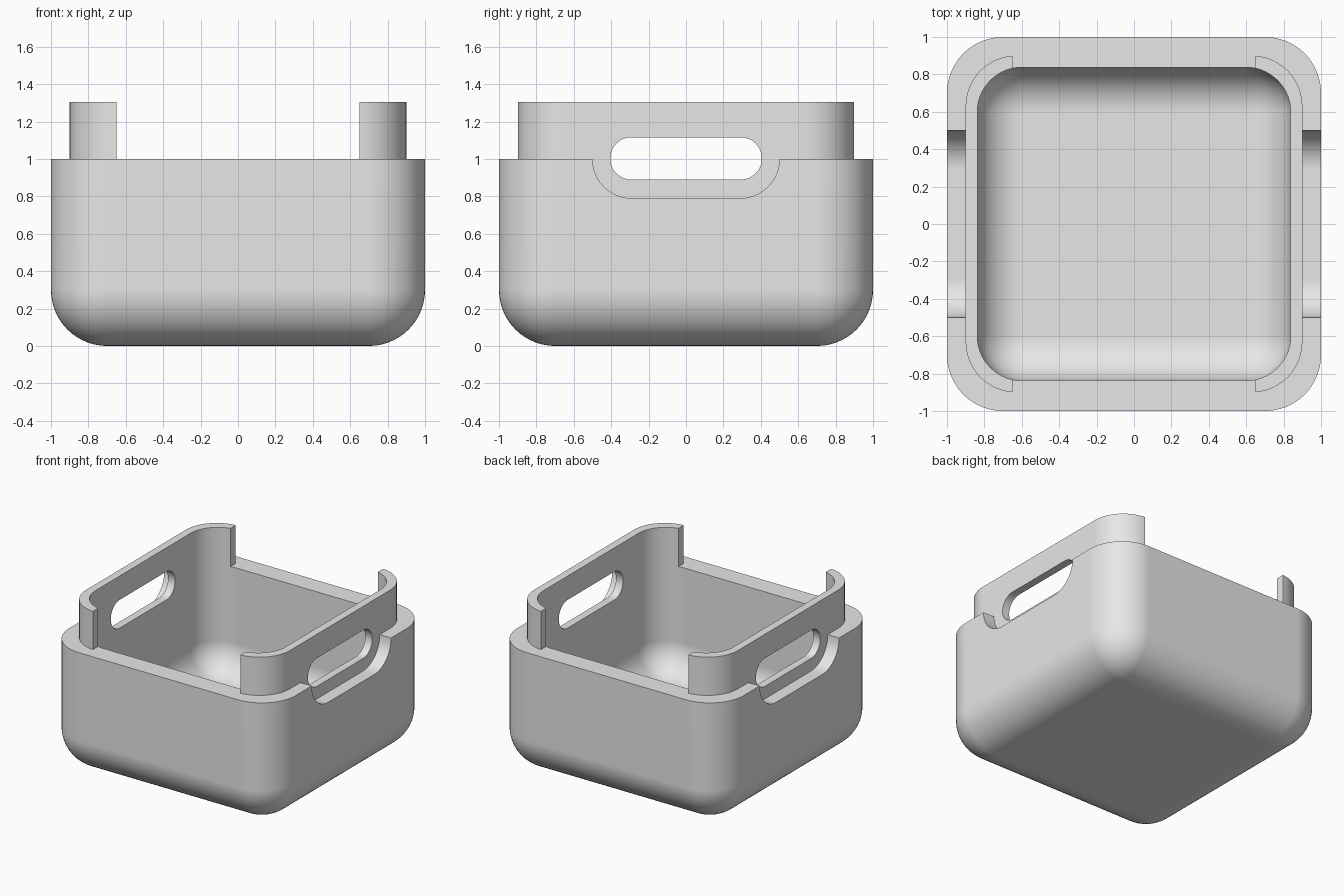
import bpy, bmesh, math
from mathutils import Matrix

cube = bpy.data.objects.get("Cube")
if cube:
    bpy.data.objects.remove(cube, do_unlink=True)

grey = bpy.data.materials.new("light grey plastic")
grey.use_nodes = True
colour = (0.8, 0.8, 0.8, 1)
grey.diffuse_color = colour
grey.node_tree.nodes["Principled BSDF"].inputs["Base Color"].default_value = colour

STEPS = 14
# Turns a prism built along z so that it runs along x, with its section in y and z
SIDEWAYS = Matrix(((0, 0, 1, 0), (1, 0, 0, 0), (0, 1, 0, 0), (0, 0, 0, 1)))


def ring(hx, hy, r):
    """Points of a rounded rectangle, counter-clockwise."""
    pts = []
    for q, (sx, sy) in enumerate(((1, 1), (-1, 1), (-1, -1), (1, -1))):
        for i in range(STEPS + 1):
            a = (q + i / STEPS) * math.pi / 2
            pts.append((sx * (hx - r) + r * math.cos(a), sy * (hy - r) + r * math.sin(a)))
    return pts


def loft(name, sections, matrix=Matrix()):
    """Solid through rounded rectangles given as (hx, hy, r, z)."""
    bm = bmesh.new()
    rows = [[bm.verts.new((x, y, z)) for x, y in ring(hx, hy, r)] for hx, hy, r, z in sections]
    for low, high in zip(rows, rows[1:]):
        for i in range(len(low)):
            j = (i + 1) % len(low)
            bm.faces.new((low[i], low[j], high[j], high[i]))
    bm.faces.new(rows[0][::-1])
    bm.faces.new(rows[-1])
    bmesh.ops.remove_doubles(bm, verts=bm.verts, dist=1e-5)
    bmesh.ops.transform(bm, matrix=matrix, verts=bm.verts)
    bmesh.ops.recalc_face_normals(bm, faces=bm.faces)
    mesh = bpy.data.meshes.new(name)
    bm.to_mesh(mesh)
    bm.free()
    mesh.materials.append(grey)
    obj = bpy.data.objects.new(name, mesh)
    bpy.context.collection.objects.link(obj)
    return obj


def tub(name, half, r, floor, top):
    """Rounded-square block with a filleted bottom."""
    sections = []
    for i in range(STEPS + 1):
        a = i / STEPS * math.pi / 2
        h = half - r + r * math.sin(a)
        sections.append((h, h, r * math.sin(a), floor + r - r * math.cos(a)))
    return loft(name, sections + [(half, half, r, top)])


def activate(obj):
    bpy.ops.object.select_all(action='DESELECT')
    obj.select_set(True)
    bpy.context.view_layer.objects.active = obj


def combine(target, tool, operation):
    """Apply a boolean and remove the helper."""
    tool.hide_render = True
    mod = target.modifiers.new("Boolean", 'BOOLEAN')
    mod.operation = operation
    mod.solver = 'EXACT'
    mod.object = tool
    activate(target)
    bpy.ops.object.modifier_apply(modifier=mod.name)
    bpy.data.objects.remove(tool, do_unlink=True)


# Outer shell, with a finger recess in each side
basket = tub("basket", 1.0, 0.3, 0.0, 1.0)
for x0, x1 in ((-1.2, -0.88), (0.88, 1.2)):
    recess = loft("finger_recess", [(0.5, 0.4, 0.21, x0), (0.5, 0.4, 0.21, x1)],
                  Matrix.Translation((0, 0, 1.19)) @ SIDEWAYS)
    combine(basket, recess, 'DIFFERENCE')

# Raised collar, open at front and back
collar = loft("raised_collar", [(0.9, 0.9, 0.27, 0.6), (0.9, 0.9, 0.27, 1.305)])
gap = loft("collar_gap", [(0.65, 1.2, 0, 0.9), (0.65, 1.2, 0, 1.6)])
combine(collar, gap, 'DIFFERENCE')
combine(basket, collar, 'UNION')

# Hollow inside
combine(basket, tub("cavity", 0.838, 0.24, 0.16, 1.6), 'DIFFERENCE')

# Handle slots through both sides
slot = loft("handle_slot", [(0.405, 0.1125, 0.112, -1.3), (0.405, 0.1125, 0.112, 1.3)],
            Matrix.Translation((0, 0, 1.0025)) @ SIDEWAYS)
combine(basket, slot, 'DIFFERENCE')

# Smooth fillets, crisp rims
activate(basket)
bpy.ops.object.shade_smooth_by_angle(angle=math.radians(30))
weighted = basket.modifiers.new("Weighted Normal", 'WEIGHTED_NORMAL')
weighted.keep_sharp = True
